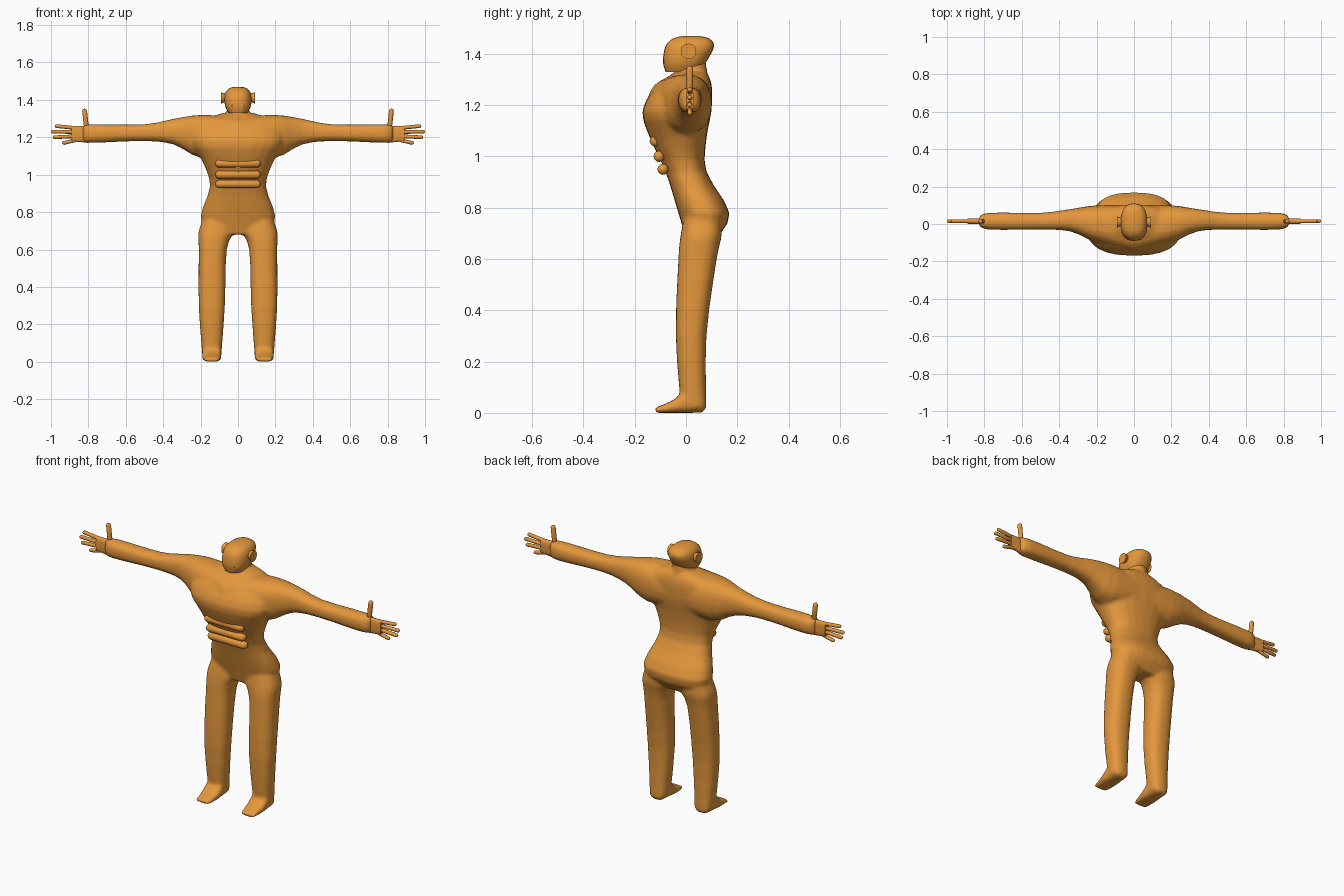
import bpy, bmesh, math
from mathutils import Vector

cube = bpy.data.objects.get("Cube")
if cube:
    bpy.data.objects.remove(cube, do_unlink=True)

skin = bpy.data.materials.new("orange skin")
skin.use_nodes = True
color = (0.78, 0.31, 0.045, 1)
skin.diffuse_color = color
skin.node_tree.nodes["Principled BSDF"].inputs["Base Color"].default_value = color


def smooth_path(keys, steps):
    """Pass a flowing spline through the key sections."""
    keys = [Vector(key) for key in keys]
    padded = [keys[0]] + keys + [keys[-1]]
    sections = []
    for before, start, end, after in zip(padded, padded[1:], padded[2:], padded[3:]):
        leave, arrive = (end - before) / 2, (after - start) / 2
        for step in range(steps):
            t = step / steps
            blend = t * t * (3 - 2 * t)
            sections.append(start.lerp(end, blend)
                            + leave * t * (1 - t) ** 2
                            - arrive * t * t * (1 - t))
    return sections + [keys[-1]]


def rounded(value, power):
    return math.copysign(abs(value) ** (2 / power), value)


def loft(bm, axis, keys, power=2.4, sides=20, steps=3, flip=1):
    """Skin sections of (position, low, high, low, high) along an axis."""
    loops = []
    for along, a_low, a_high, b_low, b_high in smooth_path(keys, steps):
        loop = []
        for i in range(sides):
            angle = math.tau * i / sides
            across = rounded(math.cos(angle), power)
            upward = rounded(math.sin(angle), power)
            a = (a_low + a_high + (a_high - a_low) * across) / 2
            b = (b_low + b_high + (b_high - b_low) * upward) / 2
            point = [a, b]
            point.insert("xyz".index(axis), along)
            point[0] *= flip
            loop.append(bm.verts.new(point))
        loops.append(loop)
    for low, high in zip(loops, loops[1:]):
        for i in range(sides):
            j = (i + 1) % sides
            bm.faces.new((low[i], low[j], high[j], high[i]))
    bm.faces.new(loops[0])
    bm.faces.new(loops[-1])


def capsule(bm, start, end, radius):
    """Stretch a ball into a rounded bar between two points."""
    start, end = Vector(start), Vector(end)
    turn = (end - start).to_track_quat("Z", "Y")
    ball = bmesh.ops.create_uvsphere(bm, u_segments=12, v_segments=9, radius=radius)
    for vert in ball["verts"]:
        base = end if vert.co.z > 0 else start
        vert.co = base + turn @ vert.co


def symmetric(keys):
    return [(z, -half, half, front, back) for z, half, front, back in keys]


def finish(bm, name, mirror=False):
    bmesh.ops.recalc_face_normals(bm, faces=bm.faces)
    mesh = bpy.data.meshes.new(name)
    bm.to_mesh(mesh)
    bm.free()
    mesh.materials.append(skin)
    obj = bpy.data.objects.new(name, mesh)
    bpy.context.collection.objects.link(obj)
    bpy.ops.object.select_all(action="DESELECT")
    obj.select_set(True)
    bpy.context.view_layer.objects.active = obj
    bpy.ops.object.shade_smooth_by_angle(angle=math.radians(50))
    if mirror:
        obj.modifiers.new("Mirror", "MIRROR").use_mirror_merge = False
    return obj


# Body: torso, neck, arms, legs and feet fused into one skin
torso = symmetric([
    (.68, .16, 0, .12), (.78, .2, -.03, .17), (.94, .15, -.08, .08),
    (1.07, .19, -.14, .08), (1.18, .25, -.17, .1), (1.28, .21, -.11, .1),
    (1.33, .08, -.04, .08)])
arm = [
    (0, -.15, .1, 1.1, 1.31), (.2, -.1, .1, 1.09, 1.32), (.34, -.04, .08, 1.16, 1.3),
    (.5, -.03, .06, 1.18, 1.27), (.78, -.03, .06, 1.17, 1.27), (.83, 0, .03, 1.18, 1.26)]
leg = [
    (.02, .09, .19, -.02, .08), (.3, .07, .21, -.04, .08), (.6, .06, .21, -.03, .12),
    (.7, .02, .21, -.02, .14), (.8, .03, .17, 0, .13)]
foot = [
    (.07, .1, .18, 0, .1), (0, .09, .19, 0, .09), (-.05, .09, .19, 0, .05),
    (-.12, .1, .18, 0, .02)]

bm = bmesh.new()
loft(bm, "z", torso, sides=24)
capsule(bm, (0, .03, 1.27), (0, .02, 1.36), .06)
for side in (1, -1):
    loft(bm, "x", arm, flip=side)
    loft(bm, "z", leg, flip=side)
    loft(bm, "y", foot, power=3, flip=side)
body = finish(bm, "body")
fuse = body.modifiers.new("Fuse", "REMESH")
fuse.mode = "VOXEL"
fuse.voxel_size = .009
fuse.use_smooth_shade = True
soften = body.modifiers.new("Soften", "SMOOTH")
soften.iterations = 5

# Head: blunt face, rounded and longer behind
head = symmetric([
    (1.33, .05, -.08, .05), (1.37, .07, -.09, .08), (1.43, .07, -.08, .11),
    (1.46, .05, -.05, .09), (1.47, .02, -.01, .05)])
bm = bmesh.new()
loft(bm, "z", head, sides=24)
finish(bm, "head")

# Mouth: a slim lip across the face
bm = bmesh.new()
capsule(bm, (-.03, -.08, 1.37), (.03, -.08, 1.37), .006)
finish(bm, "mouth")

# Ears: small flaring cups
bm = bmesh.new()
loft(bm, "x", [(.05, 0, .03, 1.4, 1.43), (.09, -.02, .04, 1.38, 1.44)], sides=12)
finish(bm, "ears", mirror=True)

# Hands: flat palm, four fanned fingers and an upright thumb
bm = bmesh.new()
loft(bm, "x", [(.8, 0, .03, 1.17, 1.26), (.89, 0, .03, 1.18, 1.26)], power=3)
for i, reach in enumerate((.97, .99, .98, .93)):
    root = (.87, .015, 1.25 - .022 * i)
    tip = (reach, .015, 1.26 - .03 * i)
    capsule(bm, root, tip, .01)
capsule(bm, (.81, .015, 1.25), (.82, .015, 1.34), .013)
finish(bm, "hands", mirror=True)

# Belly rolls: three straight rounded bars
rolls = {"upper": (-.12, 1.06), "middle": (-.105, 1), "lower": (-.09, .95)}
for level, (y, z) in rolls.items():
    bm = bmesh.new()
    capsule(bm, (-.1, y, z), (.1, y, z), .022)
    finish(bm, level + "_belly_roll")
